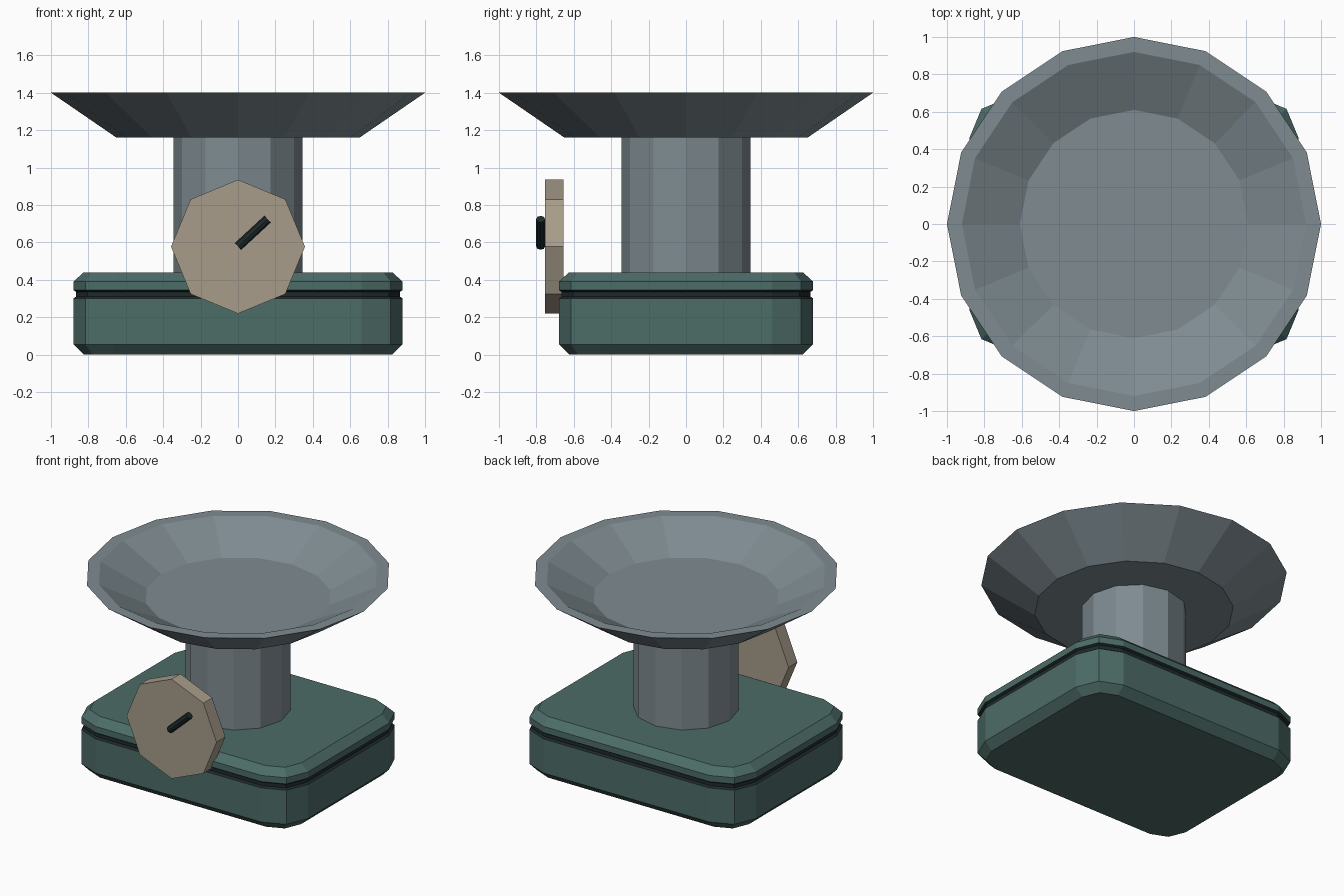
import bpy
import bmesh
from math import sin, cos, pi
from mathutils import Vector

cube = bpy.data.objects.get("Cube")
if cube:
    bpy.data.objects.remove(cube, do_unlink=True)


def material(name, rgb):
    mat = bpy.data.materials.new(name)
    mat.use_nodes = True
    colour = (*rgb, 1)
    mat.diffuse_color = colour
    mat.node_tree.nodes["Principled BSDF"].inputs["Base Color"].default_value = colour
    return mat


grey = material("steel grey", (0.21, 0.26, 0.285))
green = material("deep green", (0.073, 0.15, 0.136))
dark = material("dark trim", (0.013, 0.023, 0.024))
tan = material("tan", (0.39, 0.335, 0.255))


def circle(radius, z, sides):
    return [(radius * cos(2 * pi * i / sides), radius * sin(2 * pi * i / sides), z)
            for i in range(sides)]


def rounded_rect(inset, z):
    """Rectangle ring with two-segment rounded corners, shrunk by inset."""
    half_x, half_y, corner = 0.88, 0.68, 0.22
    ring = []
    for q, (sx, sy) in enumerate([(1, 1), (-1, 1), (-1, -1), (1, -1)]):
        for step in range(3):
            a = q * pi / 2 + step * pi / 4
            ring.append((sx * (half_x - corner) + (corner - inset) * cos(a),
                         sy * (half_y - corner) + (corner - inset) * sin(a), z))
    return ring


def loft(name, rings, mats, band_mats=None):
    """Skin a stack of rings and cap both ends."""
    bm = bmesh.new()
    loops = [[bm.verts.new(p) for p in ring] for ring in rings]
    n = len(loops[0])
    for band, (a, b) in enumerate(zip(loops, loops[1:])):
        for i in range(n):
            j = (i + 1) % n
            face = bm.faces.new((a[i], a[j], b[j], b[i]))
            if band_mats:
                face.material_index = band_mats[band]
    bm.faces.new(loops[0][::-1])
    bm.faces.new(loops[-1])
    bmesh.ops.recalc_face_normals(bm, faces=bm.faces)
    mesh = bpy.data.meshes.new(name)
    bm.to_mesh(mesh)
    bm.free()
    for mat in mats:
        mesh.materials.append(mat)
    obj = bpy.data.objects.new(name, mesh)
    bpy.context.collection.objects.link(obj)
    return obj


# Base with chamfered edges and a dark groove
base_profile = [(0.055, 0), (0, 0.055), (0, 0.30), (0.015, 0.31),
                (0.015, 0.335), (0, 0.345), (0, 0.39), (0.055, 0.44)]
loft("base", [rounded_rect(inset, z) for inset, z in base_profile],
     [green, dark], [0, 0, 1, 1, 1, 0, 0])

# Column
loft("column", [circle(0.345, z, 12) for z in (0.43, 1.17)], [grey])

# Weighing bowl: outside, flat rim, inside, floor
bowl_profile = [(0.65, 1.16), (1, 1.4), (0.92, 1.4), (0.61, 1.24)]
loft("bowl", [circle(r, z, 16) for r, z in bowl_profile], [grey])

# Octagonal dial on the front
dial = loft("dial", [circle(0.358, z, 8) for z in (-0.05, 0.05)], [tan])
dial.location = (0, -0.705, 0.577)
dial.rotation_euler = (pi / 2, 0, 0)

# Pointer rod
start, end = Vector((0, -0.777, 0.578)), Vector((0.158, -0.777, 0.724))
length = (end - start).length
pointer = loft("pointer", [circle(0.024, z, 8) for z in (0, length)], [dark])
pointer.location = start
pointer.rotation_euler = (end - start).to_track_quat("Z", "Y").to_euler()
